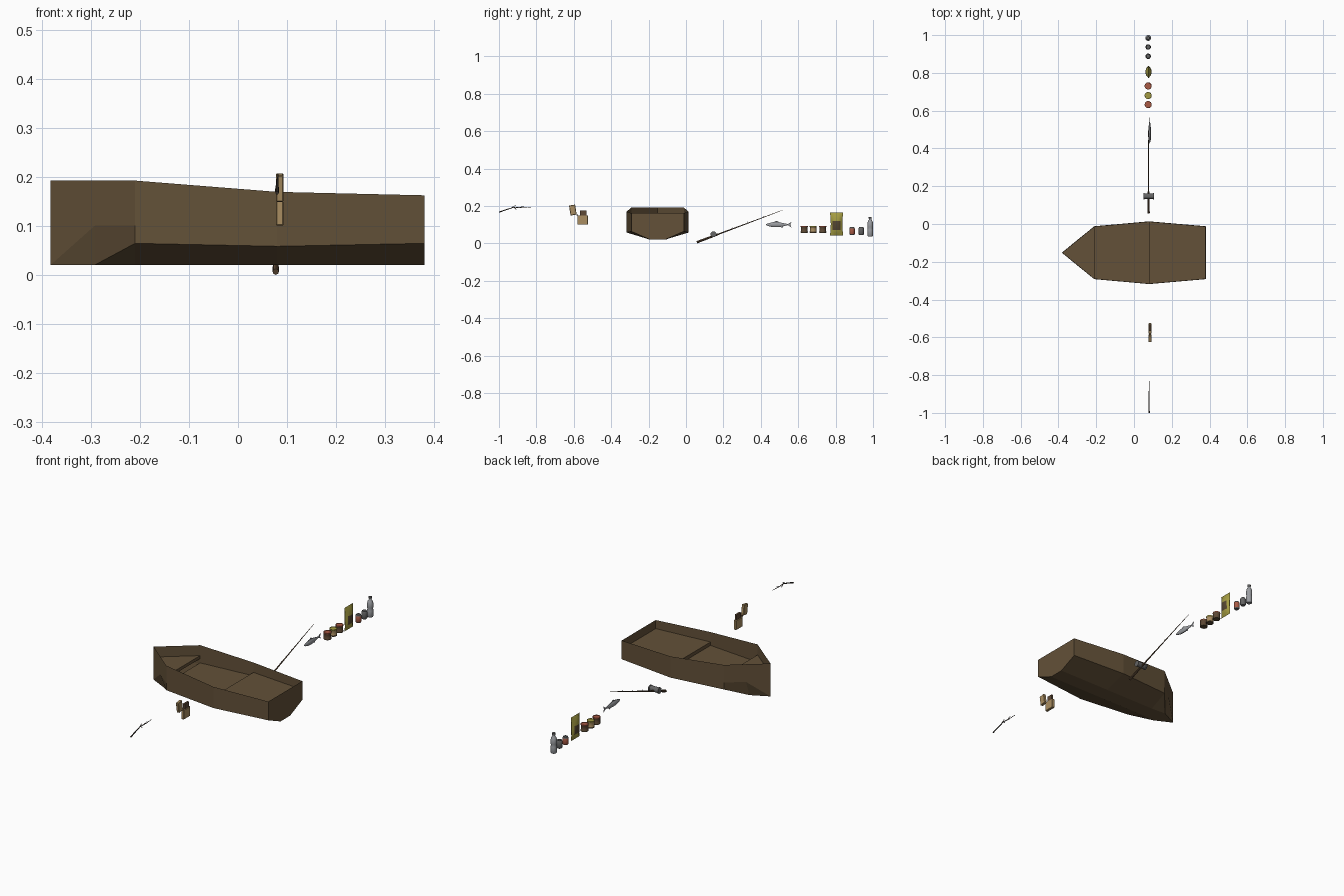
import bpy, bmesh, math
from mathutils import Vector, Matrix

if "Cube" in bpy.data.objects:
    bpy.data.objects.remove(bpy.data.objects["Cube"])

COLOURS = {
    "wood brown": (0.125, 0.082, 0.040), "twig brown": (0.045, 0.035, 0.028),
    "handle brown": (0.11, 0.065, 0.035), "tan": (0.40, 0.27, 0.12),
    "steel grey": (0.13, 0.13, 0.13), "silver": (0.33, 0.34, 0.36),
    "can red": (0.40, 0.105, 0.06), "mustard": (0.37, 0.33, 0.055),
    "label dark": (0.09, 0.06, 0.03),
}
MATS = {}
for name, c in COLOURS.items():
    MATS[name] = bpy.data.materials.new(name)
    MATS[name].diffuse_color = (*c, 1)

CX = 0.08  # line on which the loose items stand


def finish(name, bm, mats, rule=None, smooth=False):
    bmesh.ops.recalc_face_normals(bm, faces=bm.faces)
    if rule:
        for f in bm.faces:
            f.material_index = rule(f)
    me = bpy.data.meshes.new(name)
    bm.to_mesh(me)
    bm.free()
    ob = bpy.data.objects.new(name, me)
    bpy.context.collection.objects.link(ob)
    for m in mats:
        me.materials.append(MATS[m])
    if smooth:
        bpy.ops.object.select_all(action='DESELECT')
        ob.select_set(True)
        bpy.context.view_layer.objects.active = ob
        bpy.ops.object.shade_smooth_by_angle(angle=math.radians(40))
    return ob


def loft(bm, rings):
    """Skin a list of closed rings and cap both ends."""
    vs = [[bm.verts.new(p) for p in r] for r in rings]
    n = len(vs[0])
    for a, b in zip(vs, vs[1:]):
        for i in range(n):
            bm.faces.new((a[i], a[(i + 1) % n], b[(i + 1) % n], b[i]))
    bm.faces.new(vs[0])
    bm.faces.new(vs[-1])


def lathe(name, profile, y, mats, rule=None, n=16):
    bm = bmesh.new()
    loft(bm, [[(CX - 0.005 + r * math.cos(2 * math.pi * i / n),
                y + r * math.sin(2 * math.pi * i / n), z) for i in range(n)]
              for r, z in profile])
    return finish(name, bm, mats, rule, True)


def tube(bm, a, b, ra, rb, n=8):
    a, b = Vector(a), Vector(b)
    q = (b - a).to_track_quat('Z', 'Y')
    loft(bm, [[p + q @ Vector((r * math.cos(2 * math.pi * i / n),
                               r * math.sin(2 * math.pi * i / n), 0)) for i in range(n)]
              for p, r in ((a, ra), (b, rb))])


def box(name, centre, size, mat, tilt=0, bevel=0.0):
    bm = bmesh.new()
    bmesh.ops.create_cube(bm, size=1)
    bm.transform(Matrix.Translation(centre) @ Matrix.Rotation(tilt, 4, 'X')
                 @ Matrix.Diagonal((*size, 1)))
    if bevel:
        bmesh.ops.bevel(bm, geom=bm.edges[:], offset=bevel, segments=1, affect='EDGES')
    return finish(name, bm, [mat])


# Boat: thin hull shell, half stations mirrored about its centre line
BY = -0.152
STATIONS = [(-0.21, 0.14, 0.192, 0.064, 0.04), (0.08, 0.166, 0.169, 0.058, 0.04),
            (0.38, 0.14, 0.162, 0.064, 0.04)]  # x, half width, rim z, chine z, keel half width
bm = bmesh.new()
for s in (-1, 1):
    def v(x, w, z):
        return bm.verts.new((x, BY + s * w, z))
    keel_start = -0.292
    top, foot = v(-0.382, 0, 0.192), v(-0.382, 0, 0.02)
    prow, low = v(keel_start, 0.074, 0.1), v(keel_start, 0.045, 0.02)
    rings = [(v(x, w, zr), v(x, w, zc), v(x, wk, 0.02)) for x, w, zr, zc, wk in STATIONS]
    r0 = rings[0]
    mid = v(-0.21, 0.14, 0.1)
    bm.faces.new((top, r0[0], mid, prow, foot))
    bm.faces.new((foot, prow, low))
    bm.faces.new((prow, mid, r0[1], low))
    bm.faces.new((low, r0[1], r0[2]))
    for a, b in zip(rings, rings[1:]):
        for i in range(2):
            bm.faces.new((a[i], b[i], b[i + 1], a[i + 1]))
    c = [v(x, 0, 0.02) for x in (keel_start, -0.21, 0.08, 0.38)]
    bm.faces.new((foot, low, c[0]))
    edge = [low] + [r[2] for r in rings]
    for i in range(3):
        bm.faces.new((edge[i], edge[i + 1], c[i + 1], c[i]))
    e = rings[-1]
    bm.faces.new((e[0], e[1], e[2], c[3], v(0.38, 0, 0.162)))  # transom half
bmesh.ops.remove_doubles(bm, verts=bm.verts, dist=1e-5)
finish("boat_hull", bm, ["wood brown"])


def deck(name, outline, z0, z1):
    pts = [(x, BY + w) for x, w in outline] + [(x, BY - w) for x, w in reversed(outline) if w]
    bm = bmesh.new()
    loft(bm, [[(x, y, z) for x, y in pts] for z in (z0, z1)])
    finish(name, bm, ["wood brown"])


deck("bow_deck", [(-0.38, 0), (-0.21, 0.139)], 0.122, 0.138)
deck("boat_floor", [(-0.21, 0.139), (0.08, 0.165)], 0.095, 0.1)
deck("stern_deck", [(0.08, 0.165), (0.379, 0.139)], 0.095, 0.118)

# Forked twig
bm = bmesh.new()
trunk = [(-1.0, 0.167), (-0.955, 0.182), (-0.92, 0.193), (-0.875, 0.19), (-0.83, 0.193)]
for i, (a, b) in enumerate(zip(trunk, trunk[1:])):
    tube(bm, (CX, *a), (CX, *b), 0.0035 - i * 0.0006, 0.003 - i * 0.0006, 6)
for a, b in (((-0.935, 0.188), (-0.91, 0.205)), ((-0.92, 0.193), (-0.905, 0.178)),
             ((-0.89, 0.191), (-0.865, 0.2))):
    tube(bm, (CX, *a), (CX + 0.002, *b), 0.002, 0.001, 5)
finish("twig", bm, ["twig brown"])

# Pocket lighter with open lid
box("lighter_body", (0.085, -0.553, 0.125), (0.015, 0.056, 0.05), "tan", 0, 0.002)
box("lighter_chimney", (0.085, -0.55, 0.163), (0.010, 0.034, 0.028), "handle brown")
box("lighter_lid", (0.085, -0.605, 0.178), (0.015, 0.033, 0.054), "tan", math.radians(9), 0.002)
box("lighter_hinge", (0.085, -0.582, 0.152), (0.010, 0.008, 0.007), "handle brown")

# Fishing rod with grip, reel and line guides
bm = bmesh.new()
P, Q = Vector((0.077, 0.058, 0.006)), Vector((0.077, 0.515, 0.177))
tube(bm, P.lerp(Q, 0.22), Q, 0.0038, 0.001)
finish("rod_blank", bm, ["handle brown"])
bm = bmesh.new()
tube(bm, P, P.lerp(Q, 0.25), 0.0065, 0.005)
finish("rod_grip", bm, ["handle brown"])
bm = bmesh.new()
tube(bm, (0.053, 0.147, 0.049), (0.103, 0.147, 0.049), 0.014, 0.014, 14)
tube(bm, (0.049, 0.147, 0.049), (0.055, 0.147, 0.049), 0.016, 0.016, 14)
tube(bm, (0.100, 0.147, 0.049), (0.106, 0.147, 0.049), 0.016, 0.016, 14)
for t in (0.42, 0.6, 0.78):
    p = P.lerp(Q, t)
    tube(bm, p, p + Vector((0, -0.002, 0.007)), 0.0015, 0.0015, 6)
finish("rod_reel", bm, ["steel grey"])

# Fish: elliptical loft, plus tail and fins
bm = bmesh.new()
body = [(0.427, 0.001, 0.002), (0.44, 0.005, 0.008), (0.465, 0.008, 0.014),
        (0.49, 0.008, 0.0145), (0.52, 0.005, 0.009), (0.543, 0.002, 0.004)]
loft(bm, [[(0.083 + rx * math.cos(k * math.pi / 5), y, 0.1 + rz * math.sin(k * math.pi / 5))
           for k in range(10)] for y, rx, rz in body])
finish("fish_body", bm, ["silver"], None, True)
bm = bmesh.new()
for pts in ([(0.54, 0.1), (0.564, 0.115), (0.558, 0.1), (0.564, 0.085)],
            [(0.468, 0.112), (0.482, 0.121), (0.502, 0.112)],
            [(0.5, 0.089), (0.515, 0.083), (0.52, 0.093)]):
    loft(bm, [[(0.083 + d, y, z) for y, z in pts] for d in (-0.001, 0.001)])
finish("fish_fins", bm, ["silver"])


# Food tins with coloured lids and bands
def tin(name, y, lid, label):
    prof = [(0.018, 0.056), (0.019, 0.058), (0.019, 0.062), (0.018, 0.064), (0.018, 0.086),
            (0.019, 0.088), (0.019, 0.093), (0.017, 0.093), (0.0165, 0.091)]

    def rule(f):
        z = f.calc_center_median().z
        return 0 if z > 0.09 else (1 if 0.064 < z < 0.086 else 2)
    lathe(name, prof, y, [lid, label, "label dark"], rule)


tin("tin_near", 0.632, "can red", "handle brown")
tin("tin_middle", 0.68, "mustard", "tan")
tin("tin_far", 0.731, "can red", "handle brown")

# Snack bag: pillow grid with crimped ends, dark label panels
bm = bmesh.new()
NZ, NY = 8, 6
for s in (-1, 1):
    g = []
    for j in range(NZ + 1):
        t = j / NZ
        row = []
        for i in range(NY + 1):
            u = 2 * i / NY - 1
            bulge = 0.016 * (math.sin(math.pi * t) ** 0.7 if 0 < j < NZ else 0) * (1 - u * u) ** 0.6
            w = 0.035 - 0.004 * math.sin(math.pi * t)
            row.append(bm.verts.new((0.077 + s * bulge, 0.805 + u * w, 0.042 + 0.123 * t)))
        g.append(row)
    for j in range(NZ):
        for i in range(NY):
            q = (g[j][i], g[j][i + 1], g[j + 1][i + 1], g[j + 1][i])
            bm.faces.new(q if s > 0 else q[::-1])
bmesh.ops.remove_doubles(bm, verts=bm.verts, dist=1e-5)


def bag_rule(f):
    c = f.calc_center_median()
    return 1 if 0.068 < c.z < 0.12 and 0.788 < c.y < 0.822 else 0


finish("snack_bag", bm, ["mustard", "label dark"], bag_rule, True)

# Two drink cans: steel ends, coloured walls
for name, y, wall in (("drink_can_red", 0.888, "can red"), ("drink_can_grey", 0.937, "steel grey")):
    lathe(name, [(0.011, 0.045), (0.0145, 0.05), (0.0145, 0.08), (0.011, 0.087), (0.010, 0.085)],
          y, [wall, "steel grey"],
          lambda f: 0 if 0.05 < f.calc_center_median().z < 0.08 else 1)

# Bottle with waist, neck and cap
lathe("bottle", [(0.013, 0.038), (0.0155, 0.042), (0.0155, 0.072), (0.0135, 0.08), (0.0155, 0.088),
                 (0.0155, 0.105), (0.012, 0.119), (0.006, 0.128), (0.006, 0.132), (0.008, 0.132),
                 (0.008, 0.142)], 0.985, ["silver", "steel grey"],
      lambda f: 1 if f.calc_center_median().z > 0.1315 else 0)

for m in bpy.data.materials:
    if m.users and not m.is_grease_pencil:
        m.use_nodes = True
        m.node_tree.nodes["Principled BSDF"].inputs["Base Color"].default_value = m.diffuse_color
